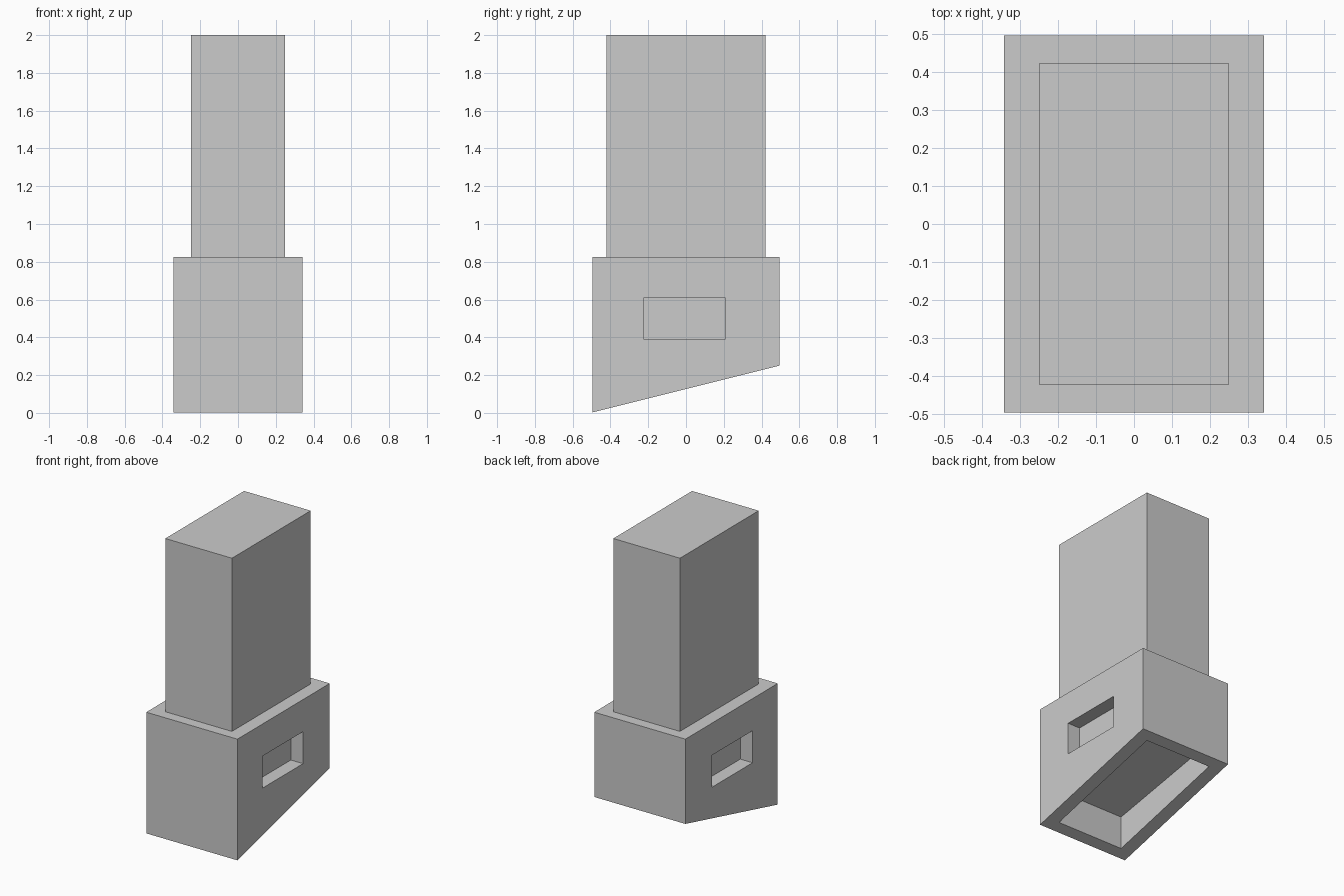
import bpy, bmesh

if "Cube" in bpy.data.objects:
    bpy.data.objects.remove(bpy.data.objects["Cube"])

def block(name, hx, hy, z_front, z_back, top, cy=0.0):
    """Box whose underside slopes from z_front (at -y) to z_back (at +y)."""
    bm = bmesh.new()
    profile = [(cy - hy, z_front), (cy + hy, z_back), (cy + hy, top), (cy - hy, top)]
    face = bm.faces.new([bm.verts.new((-hx, y, z)) for y, z in profile])
    ext = bmesh.ops.extrude_face_region(bm, geom=[face])
    moved = [v for v in ext["geom"] if isinstance(v, bmesh.types.BMVert)]
    bmesh.ops.translate(bm, verts=moved, vec=(2 * hx, 0, 0))
    bmesh.ops.recalc_face_normals(bm, faces=bm.faces)
    mesh = bpy.data.meshes.new(name)
    bm.to_mesh(mesh)
    bm.free()
    ob = bpy.data.objects.new(name, mesh)
    bpy.context.collection.objects.link(ob)
    return ob

def cut(target, cutter):
    mod = target.modifiers.new(cutter.name, 'BOOLEAN')
    mod.operation = 'DIFFERENCE'
    mod.solver = 'EXACT'
    mod.object = cutter
    cutter.hide_render = True
    cutter.hide_set(True)

# Inner body: tall block with a gently sloped lower end inside the sleeve
block("inner_body", 0.25, 0.422, 0.245, 0.40, 2.0)

# Sleeve: wider collar with a slanted underside
sleeve = block("sleeve", 0.342, 0.495, 0.003, 0.25, 0.825)

# Bore through the sleeve, and a side window through both walls
cut(sleeve, block("bore_cutter", 0.25, 0.422, -0.2, -0.2, 1.0))
cut(sleeve, block("window_cutter", 0.5, 0.217, 0.39, 0.39, 0.607, cy=-0.008))
